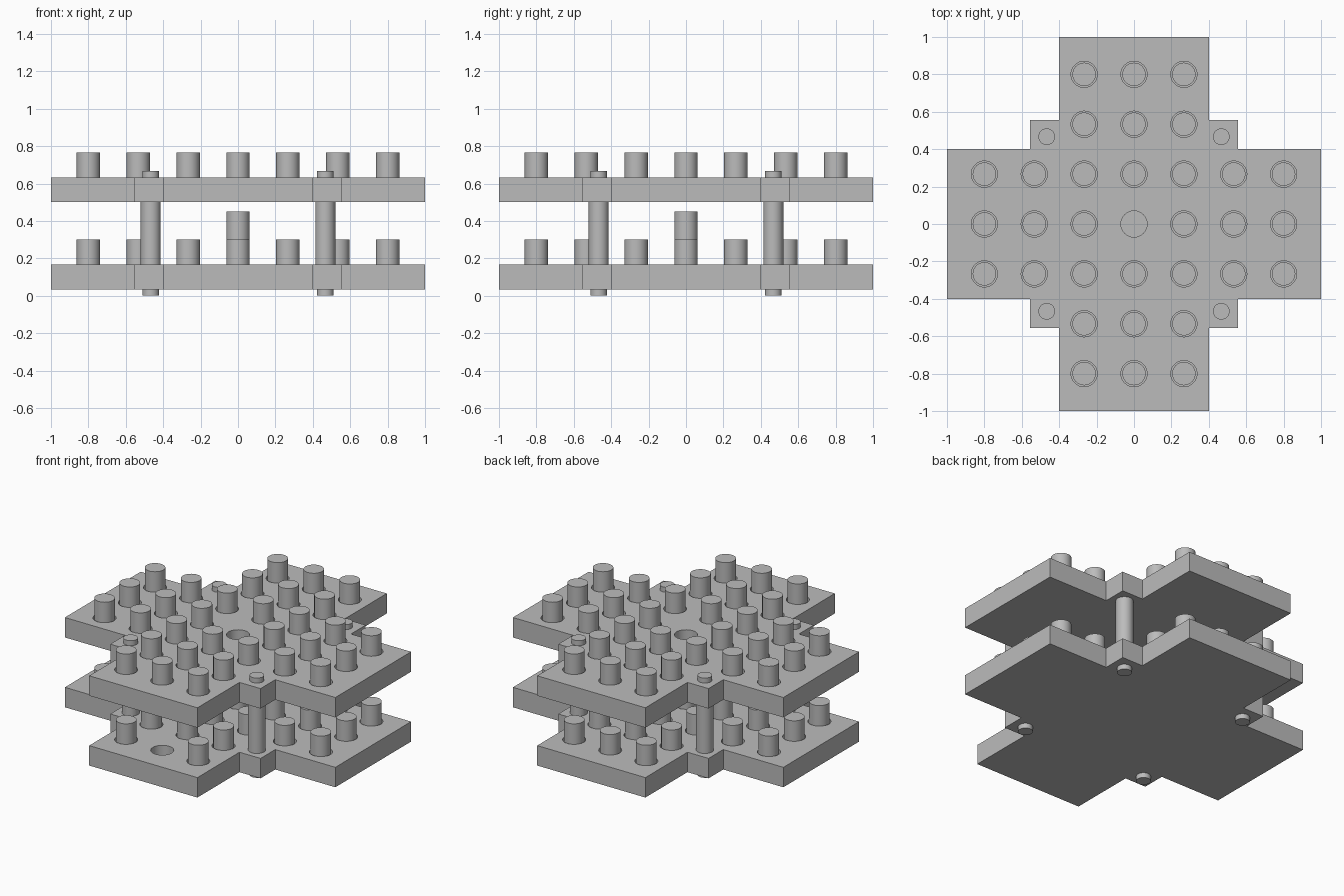
import bpy
import bmesh
from mathutils import Matrix

cube = bpy.data.objects.get("Cube")
if cube:
    bpy.data.objects.remove(cube, do_unlink=True)

U = 1 / 15                       # design module
PITCH = 4 * U                    # distance between holes
PLATE = 2 * U                    # plate thickness
LOWER, UPPER = 0.5 * U, 7.5 * U  # underside of each plate
HOLE_R, HOLE_DEPTH = 0.07, U
PEG_R, PEG_UP = 0.0625, 2 * U
POST = 7 * U                     # post distance from each axis

grey = bpy.data.materials.new("plain grey")
grey.use_nodes = True
colour = (0.5, 0.5, 0.5, 1)
grey.diffuse_color = colour
bsdf = next(n for n in grey.node_tree.nodes if n.type == 'BSDF_PRINCIPLED')
bsdf.inputs["Base Color"].default_value = colour


def finish(bm, name):
    """Turn a bmesh into a named grey object."""
    mesh = bpy.data.meshes.new(name)
    bm.to_mesh(mesh)
    bm.free()
    mesh.materials.append(grey)
    obj = bpy.data.objects.new(name, mesh)
    bpy.context.collection.objects.link(obj)
    return obj


def select(obj):
    bpy.ops.object.select_all(action='DESELECT')
    obj.select_set(True)
    bpy.context.view_layer.objects.active = obj


def smooth(obj):
    select(obj)
    bpy.ops.object.shade_smooth_by_angle()


def add_cylinder(bm, x, y, bottom, top, radius):
    bmesh.ops.create_cone(
        bm, cap_ends=True, segments=32, radius1=radius, radius2=radius,
        depth=top - bottom, matrix=Matrix.Translation((x, y, (bottom + top) / 2)))


# Cross-shaped grid of hole positions
cells = [(i, j) for i in range(-3, 4) for j in range(-3, 4)
         if min(abs(i), abs(j)) <= 1]

# Cross outline with a small square ear in each inner corner
ARM, EAR = 6 * U, 25 / 3 * U
quarter = [(1, -ARM), (1, ARM), (EAR, ARM), (EAR, EAR), (ARM, EAR)]
outline = []
for turn in range(4):
    outline += quarter
    quarter = [(-y, x) for x, y in quarter]


def build_plate(name, bottom):
    bm = bmesh.new()
    face = bm.faces.new([bm.verts.new((x, y, bottom)) for x, y in outline])
    ext = bmesh.ops.extrude_face_region(bm, geom=[face])
    verts = [v for v in ext["geom"] if isinstance(v, bmesh.types.BMVert)]
    bmesh.ops.translate(bm, verts=verts, vec=(0, 0, PLATE))
    bmesh.ops.recalc_face_normals(bm, faces=bm.faces)
    plate = finish(bm, name)

    # Blind peg holes
    top = bottom + PLATE
    bm = bmesh.new()
    for i, j in cells:
        add_cylinder(bm, i * PITCH, j * PITCH, top - HOLE_DEPTH, top + U, HOLE_R)
    cutter = finish(bm, name + "_hole_cutter")
    cutter.hide_render = True
    mod = plate.modifiers.new("peg holes", 'BOOLEAN')
    mod.operation = 'DIFFERENCE'
    mod.solver = 'EXACT'
    mod.object = cutter
    select(plate)
    bpy.ops.object.modifier_apply(modifier=mod.name)
    bpy.data.objects.remove(cutter, do_unlink=True)
    smooth(plate)


def build_pegs(name, bottom, empty):
    top = bottom + PLATE
    bm = bmesh.new()
    for i, j in cells:
        if (i, j) not in empty:
            add_cylinder(bm, i * PITCH, j * PITCH,
                         top - HOLE_DEPTH, top + PEG_UP, PEG_R)
    smooth(finish(bm, name))


build_plate("lower_plate", LOWER)
build_plate("upper_plate", UPPER)
build_pegs("lower_pegs", LOWER, {(0, 0), (0, -3)})
build_pegs("upper_pegs", UPPER, {(0, 0)})

# Tall peg in the middle of the lower plate
bm = bmesh.new()
add_cylinder(bm, 0, 0, LOWER + PLATE - HOLE_DEPTH, 6.75 * U, PEG_R)
smooth(finish(bm, "tall_center_peg"))

# Corner posts: thick shaft between the plates, thin pin ends poking out
for side, sx in (("left", 1), ("right", -1)):
    for end, sy in (("front", -1), ("back", 1)):
        bm = bmesh.new()
        x, y = sx * POST, sy * POST
        add_cylinder(bm, x, y, LOWER + PLATE, UPPER, 0.0535)
        add_cylinder(bm, x, y, 0, LOWER + PLATE, 0.0444)
        add_cylinder(bm, x, y, UPPER, 10 * U, 0.0444)
        smooth(finish(bm, f"{end}_{side}_post"))
